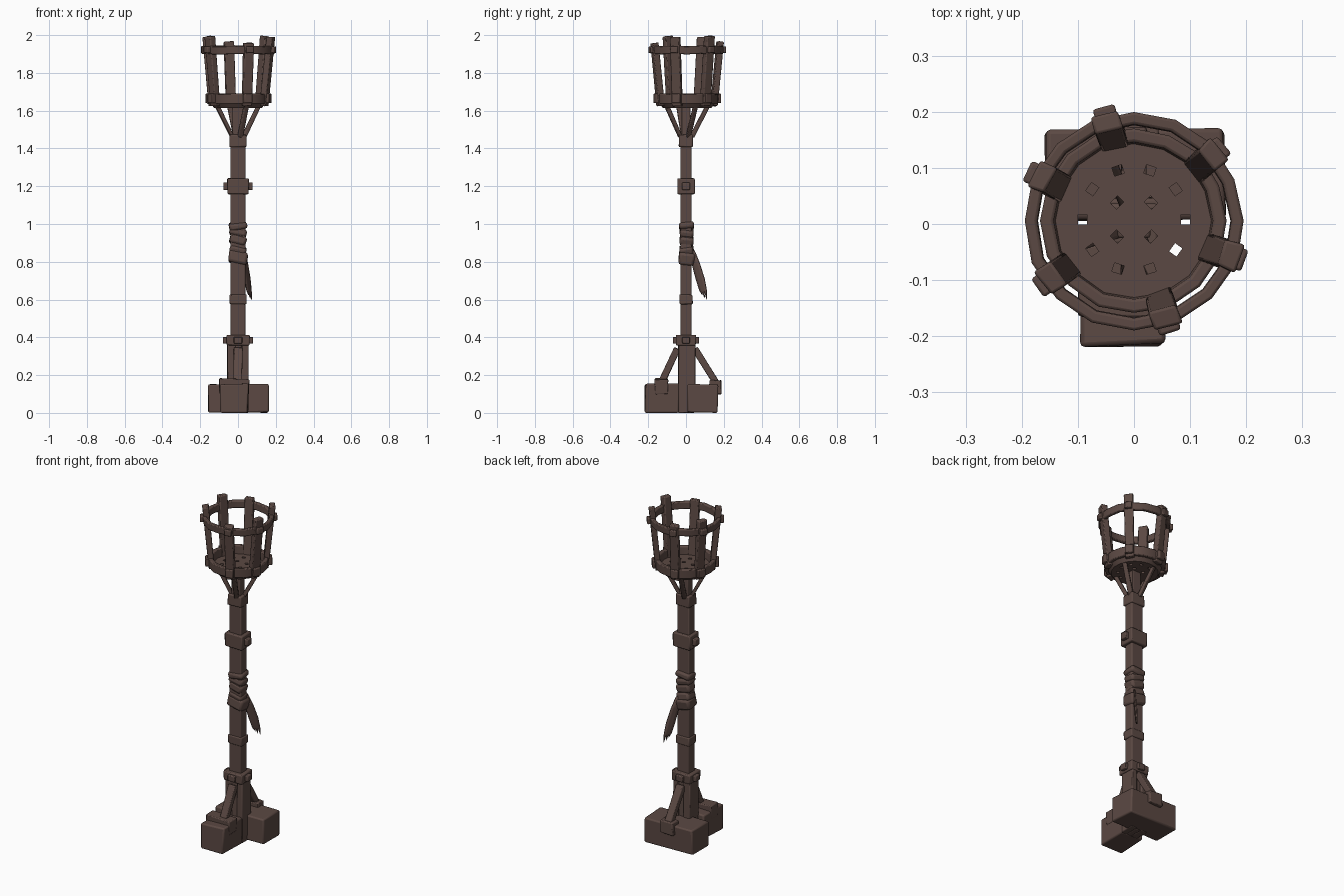
import bpy, bmesh, math, random
from mathutils import Vector, Matrix

if "Cube" in bpy.data.objects:
    bpy.data.objects.remove(bpy.data.objects["Cube"])

random.seed(4)
mat = bpy.data.materials.new("dark brown")
mat.diffuse_color = (0.105, 0.066, 0.056, 1)
mat.use_nodes = True
mat.node_tree.nodes["Principled BSDF"].inputs["Base Color"].default_value = mat.diffuse_color


def finish(name, bm, bevel=0.0, smooth=True):
    bmesh.ops.recalc_face_normals(bm, faces=bm.faces)
    me = bpy.data.meshes.new(name)
    bm.to_mesh(me)
    bm.free()
    me.materials.append(mat)
    ob = bpy.data.objects.new(name, me)
    bpy.context.collection.objects.link(ob)
    if bevel:
        m = ob.modifiers.new("bevel", "BEVEL")
        m.width, m.segments = bevel, 2
    if smooth:
        bpy.ops.object.select_all(action='DESELECT')
        ob.select_set(True)
        bpy.context.view_layer.objects.active = ob
        bpy.ops.object.shade_smooth_by_angle(angle=math.radians(40))
    return ob


def box(name, c, size, rot=None, bevel=0.005, jitter=0.0):
    bm = bmesh.new()
    bmesh.ops.create_cube(bm, size=1)
    for v in bm.verts:
        p = Vector([v.co[i] * size[i] for i in range(3)])
        p += Vector([random.uniform(-jitter, jitter) for _ in range(3)])
        v.co = (rot @ p if rot else p) + Vector(c)
        v.co.z = max(v.co.z, 0)
    return finish(name, bm, bevel)


def beam(name, p, q, width, thick, bevel=0.005, jitter=0.002):
    # bar from p to q, its width running tangentially round the post
    p, q = Vector(p), Vector(q)
    z = (q - p).normalized()
    t = Vector((0, 0, 1)).cross(z).normalized()
    rot = Matrix((t, z.cross(t), z)).transposed()
    return box(name, (p + q) / 2, (width, thick, (q - p).length), rot, bevel, jitter)


def polar(r, deg, z, cy=0.006):
    a = math.radians(deg)
    return Vector((r * math.cos(a), cy + r * math.sin(a), z))


def hoop(name, profile, n, wobble=0.0, bevel=0.005):
    # closed (radius, z) profile turned round the basket axis
    bm = bmesh.new()
    rows = []
    for i in range(n):
        k, dz = random.uniform(-wobble, wobble), random.uniform(-wobble, wobble)
        rows.append([bm.verts.new(polar(r + k, 360 * i / n, z + dz)) for r, z in profile])
    m = len(profile)
    for i in range(n):
        a, b = rows[i], rows[(i + 1) % n]
        for j in range(m):
            bm.faces.new((a[j], b[j], b[(j + 1) % m], a[(j + 1) % m]))
    return finish(name, bm, bevel)


# Base blocks
box("front_base_block", (-0.02, -0.125, 0.076), (0.145, 0.18, 0.152), bevel=0.008, jitter=0.005)
box("back_base_block", (0.0, 0.088, 0.077), (0.32, 0.16, 0.154), bevel=0.008, jitter=0.005)

# Post and thicker split foot
box("post", (0, 0, 0.81), (0.078, 0.058, 1.26), bevel=0.006)
box("post_neck", (0, 0, 1.52), (0.058, 0.05, 0.2))
box("post_foot_left", (-0.034, 0.003, 0.185), (0.042, 0.086, 0.37), jitter=0.003)
box("post_foot_middle", (0.003, 0, 0.185), (0.032, 0.08, 0.37), jitter=0.002)
box("post_foot_right", (0.036, 0.003, 0.185), (0.036, 0.088, 0.37), jitter=0.003)

# Diagonal braces and the straps holding them to the blocks
beam("front_brace", (0, -0.13, 0.16), (0, -0.045, 0.34), 0.045, 0.035)
beam("back_brace", (0, 0.165, 0.15), (0, 0.045, 0.34), 0.045, 0.035)
box("front_brace_strap", (-0.02, -0.13, 0.14), (0.155, 0.07, 0.082), jitter=0.004)
box("back_brace_strap", (0.0, 0.155, 0.135), (0.085, 0.06, 0.075), jitter=0.004)

# Collars and pegs
for name, z, sx, sy, h in (("foot_collar", 0.385, 0.122, 0.104, 0.055),
                           ("lower_collar", 0.6, 0.09, 0.07, 0.052),
                           ("middle_collar", 1.2, 0.112, 0.092, 0.085),
                           ("upper_collar", 1.44, 0.09, 0.076, 0.065)):
    box(name, (0, 0, z), (sx, sy, h), bevel=0.006, jitter=0.002)
box("middle_peg", (0, 0, 1.2), (0.155, 0.042, 0.04))
box("foot_peg_x", (0, 0, 0.385), (0.16, 0.04, 0.036))
box("foot_peg_y", (0, 0, 0.385), (0.045, 0.138, 0.036))

# Cloth wrapping
for i, (z, h, s, tilt, roll) in enumerate(((0.99, 0.04, 0.096, -8, 6), (0.955, 0.04, 0.09, 12, -8),
                                           (0.915, 0.05, 0.088, 14, -6), (0.86, 0.045, 0.088, 14, 8),
                                           (0.82, 0.065, 0.1, 10, -8))):
    rot = Matrix.Rotation(math.radians(tilt), 3, 'Y') @ Matrix.Rotation(math.radians(roll), 3, 'X')
    box("cloth_wrap_%d" % i, (0, 0.003, z), (s, s * 0.82, h), rot, 0.014, 0.003)

# Torn hanging cloth tail
path = [Vector(p) for p in ((0.025, 0.03, 0.86), (0.038, 0.052, 0.79), (0.05, 0.075, 0.71), (0.058, 0.09, 0.65))]
side = Vector((0.5, 0.82, 0))
bm = bmesh.new()
rows = []
for p, w in zip(path, (0.035, 0.05, 0.055, 0.046)):
    rows.append([bm.verts.new(p + side * w * (k / 3 - 0.5)) for k in range(4)])
for a, b in zip(rows, rows[1:]):
    for k in range(3):
        bm.faces.new((a[k], a[k + 1], b[k + 1], b[k]))
for k, drop in enumerate((0.025, 0.04, 0.05)):
    mid = (rows[-1][k].co + rows[-1][k + 1].co) / 2
    tip = bm.verts.new(mid + Vector((0.006, 0.008, -drop)))
    bm.faces.new((rows[-1][k], rows[-1][k + 1], tip))
tail = finish("cloth_tail", bm)
m = tail.modifiers.new("thickness", "SOLIDIFY")
m.thickness, m.offset = 0.007, 0

# Struts under the basket
for i in range(4):
    a = 22.5 + 90 * i
    beam("basket_strut_%d" % i, polar(0.032, a, 1.46, 0), polar(0.118, a, 1.625), 0.026, 0.02)

# Perforated fire plate
bm = bmesh.new()
bmesh.ops.create_cone(bm, cap_ends=True, segments=18, radius1=0.128, radius2=0.15, depth=0.03,
                      matrix=Matrix.Translation((0, 0.006, 1.628)))
plate = finish("fire_plate", bm)
bm = bmesh.new()
holes = [polar(0.092, 36 * i, 1.628, 0.008) for i in range(10)]
holes += [polar(0.043, 45 + 90 * i, 1.628, 0.008) for i in range(4)]
for h in holes:
    turn = Matrix.Rotation(math.atan2(h.y - 0.008, h.x), 4, 'Z')
    bmesh.ops.create_cube(bm, size=1, matrix=Matrix.Translation(h) @ turn @ Matrix.Diagonal((0.016, 0.018, 0.08, 1)))
cutter = finish("hole_cutter", bm, smooth=False)
cutter.hide_render = True
cutter.hide_set(True)
cut = plate.modifiers.new("holes", "BOOLEAN")
cut.object, cut.operation, cut.solver = cutter, 'DIFFERENCE', 'EXACT'

# Basket hoops
hoop("lower_hoop", [(0.138, 1.635), (0.164, 1.635), (0.166, 1.69), (0.142, 1.69)], 16, 0.002)
hoop("upper_hoop", [(0.172, 1.9), (0.194, 1.9), (0.196, 1.943), (0.174, 1.943)], 16, 0.003)

# Leaning staves with a clamp on each hoop
for i, (a, top) in enumerate(((40, 2.0), (105, 1.97), (155, 1.995), (215, 2.0), (288, 1.965), (340, 1.995))):
    beam("stave_%d" % i, polar(0.147, a, 1.625), polar(0.182, a, top - 0.005), 0.05, 0.034, 0.005, 0.003)
    rot = Matrix.Rotation(math.radians(a), 3, 'Z')
    box("upper_clamp_%d" % i, polar(0.193, a, 1.922), (0.034, 0.04, 0.036), rot)
    box("lower_clamp_%d" % i, polar(0.167, a, 1.665), (0.03, 0.046, 0.05), rot)
